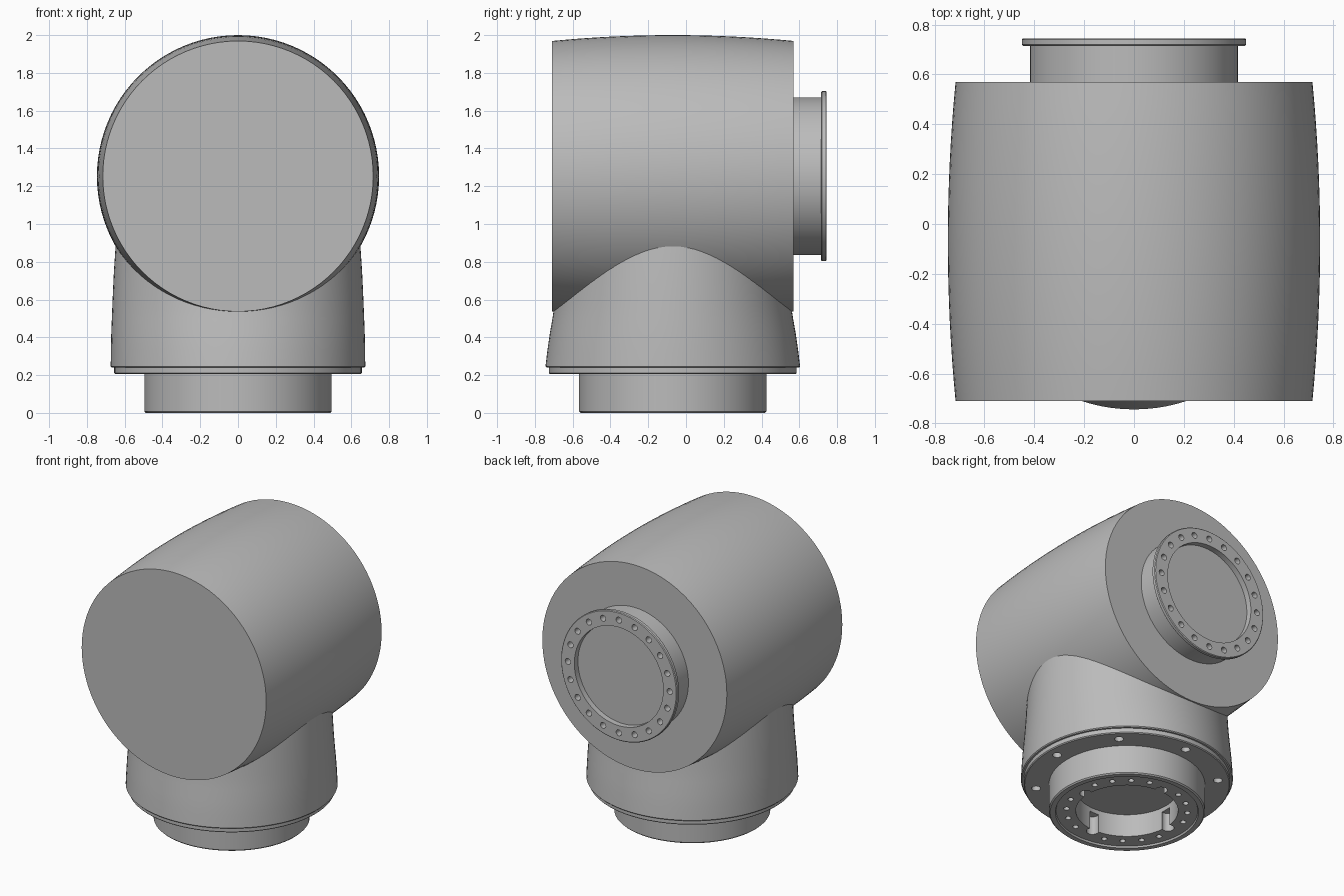
import bpy, bmesh, math
from mathutils import Matrix, Vector

if "Cube" in bpy.data.objects:
    bpy.data.objects.remove(bpy.data.objects["Cube"])

AXIS_Y = -0.07          # upright axis of the base
BARREL_Z = 1.253        # height of the barrel axis
SEG = 96

grey = bpy.data.materials.new("satin_grey")
grey.use_nodes = True
grey.diffuse_color = (0.5, 0.5, 0.5, 1)
grey.node_tree.nodes["Principled BSDF"].inputs["Base Color"].default_value = (0.5, 0.5, 0.5, 1)


def finish(bm, name, loc, back_facing=False):
    """Turn a bmesh into a placed object, optionally with its axis along +y."""
    bmesh.ops.recalc_face_normals(bm, faces=bm.faces)
    if back_facing:
        bm.transform(Matrix.Rotation(-math.pi / 2, 4, 'X'))
    mesh = bpy.data.meshes.new(name)
    bm.to_mesh(mesh)
    bm.free()
    mesh.materials.append(grey)
    ob = bpy.data.objects.new(name, mesh)
    ob.location = loc
    bpy.context.collection.objects.link(ob)
    return ob


def loft(name, rings, loc, back_facing=False):
    """Solid through (height, x radius, y radius) rings, closed at both ends."""
    bm = bmesh.new()
    loops = []
    for z, rx, ry in rings:
        if rx == 0:
            loops.append([bm.verts.new((0, 0, z))] * SEG)
            continue
        angles = [2 * math.pi * i / SEG for i in range(SEG)]
        loops.append([bm.verts.new((rx * math.cos(a), ry * math.sin(a), z)) for a in angles])
    for low, high in zip(loops, loops[1:]):
        for i in range(SEG):
            j = (i + 1) % SEG
            corners = list(dict.fromkeys((low[i], low[j], high[j], high[i])))
            bm.faces.new(corners)
    for loop in (loops[0], loops[-1]):
        if loop[0] is not loop[1]:
            bm.faces.new(loop)
    return finish(bm, name, loc, back_facing)


def lathe(name, profile, loc, back_facing=False):
    return loft(name, [(z, r, r) for r, z in profile], loc, back_facing)


def drill(target, groups, back_facing=False):
    """Cut round pockets: (angles in degrees, circle radius, hole radius, z low, z high)."""
    bm = bmesh.new()
    for angles, circle, radius, low, high in groups:
        for a in angles:
            a = math.radians(a)
            spot = Vector((circle * math.cos(a), circle * math.sin(a), (low + high) / 2))
            bmesh.ops.create_cone(bm, cap_ends=True, segments=16, radius1=radius, radius2=radius,
                                  depth=high - low, matrix=Matrix.Translation(spot))
    cutter = finish(bm, "drill_cutter", target.location, back_facing)
    cutter.hide_render = True
    mod = target.modifiers.new("holes", 'BOOLEAN')
    mod.operation, mod.solver, mod.object = 'DIFFERENCE', 'EXACT', cutter
    bpy.context.view_layer.update()
    bpy.ops.object.select_all(action='DESELECT')
    bpy.context.view_layer.objects.active = target
    target.select_set(True)
    bpy.ops.object.modifier_apply(modifier=mod.name)
    bpy.data.objects.remove(cutter)


# Barrel housing, slightly bulged, lying along y
half, bulge, steps = 0.64, 0.031, 16
stations = [2 * i / steps - 1 for i in range(steps + 1)]
barrel = lathe("barrel_housing", [(0.747 - bulge * t * t, half * t) for t in stations],
               (0, AXIS_Y, BARREL_Z), True)

# Upright neck, tapering more from front to back than side to side
neck = loft("neck_housing", [
    (0.24, 0.668, 0.668), (0.246, 0.674, 0.674), (0.33, 0.673, 0.664), (0.42, 0.671, 0.651),
    (0.5, 0.668, 0.637), (0.6, 0.664, 0.622), (0.75, 0.657, 0.61), (0.9, 0.647, 0.6),
    (1.0, 0.64, 0.59)], (0, AXIS_Y, 0))

# Mounting collar under the neck
collar = lathe("mounting_collar", [(0.65, 0.205), (0.656, 0.211), (0.656, 0.245)], (0, AXIS_Y, 0))
drill(collar, [(range(0, 360, 45), 0.58, 0.029, 0.15, 0.238)])

# Hollow foot with a raised outer rim
foot = lathe("foot_flange", [
    (0, 0.17), (0.325, 0.17), (0.325, 0.012), (0.45, 0.012), (0.455, 0), (0.488, 0),
    (0.496, 0.008), (0.496, 0.207), (0, 0.207)], (0, AXIS_Y, 0))
drill(foot, [
    ([a for a in range(0, 360, 18) if a % 90], 0.385, 0.019, -0.05, 0.07),
    (range(0, 360, 90), 0.34, 0.04, -0.05, 0.14)])

# Output flange on the back of the barrel
flange = lathe("output_flange", [
    (0, -0.02), (0.418, -0.02), (0.418, 0.145), (0.445, 0.145), (0.45, 0.15), (0.45, 0.17),
    (0.445, 0.175), (0.345, 0.175), (0.345, 0.135), (0, 0.135)], (0, 0.57, BARREL_Z), True)
drill(flange, [(range(0, 360, 18), 0.395, 0.021, 0.12, 0.22)], True)

# Smooth shading with crisp rims
bpy.ops.object.select_all(action='DESELECT')
for part in (barrel, neck, collar, foot, flange):
    part.select_set(True)
bpy.context.view_layer.objects.active = barrel
bpy.ops.object.shade_smooth_by_angle(angle=math.radians(30))
